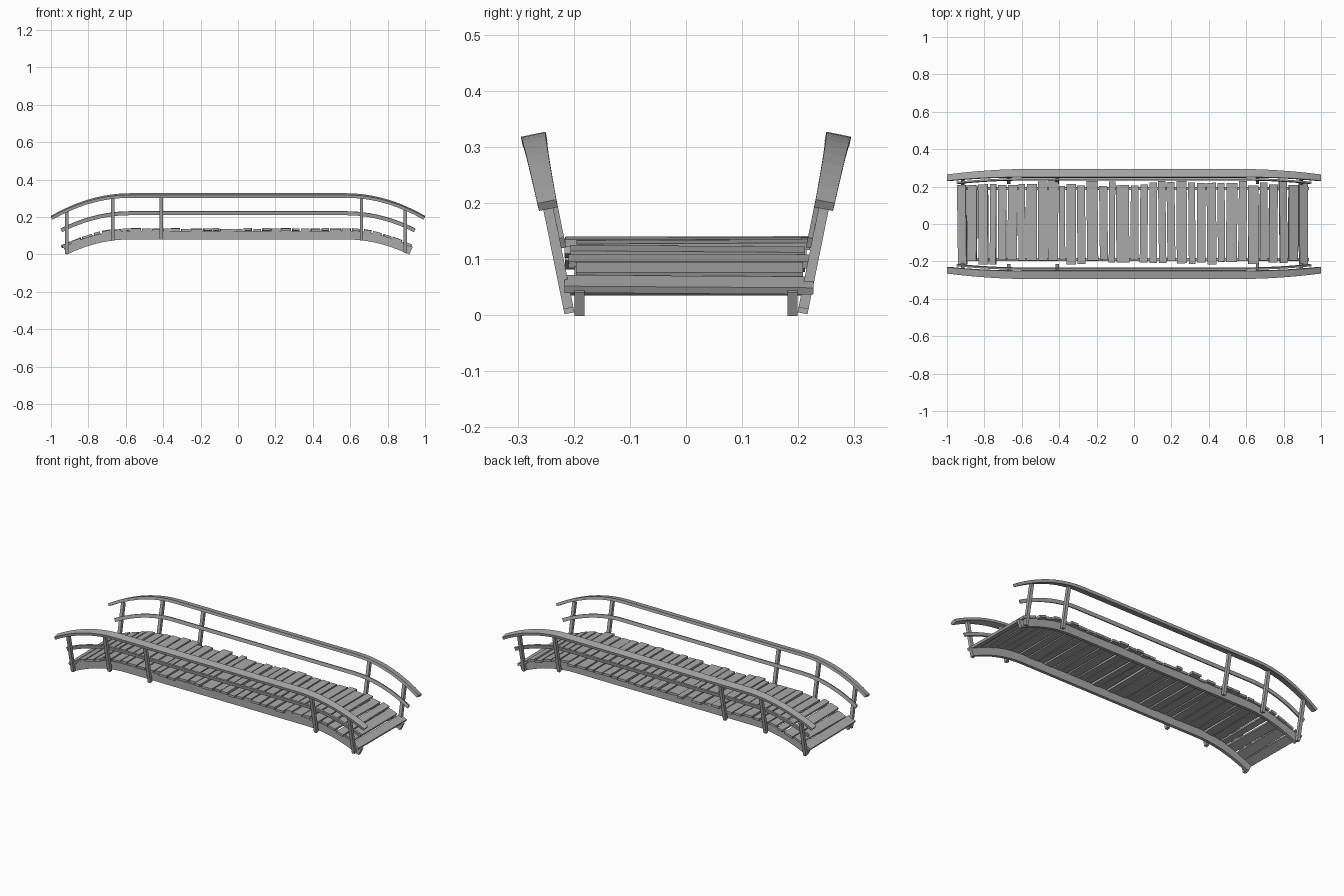
import bpy, bmesh, math, random
from mathutils import Matrix

cube = bpy.data.objects.get("Cube")
if cube:
    bpy.data.objects.remove(cube, do_unlink=True)
random.seed(11)

wood = bpy.data.materials.new("weathered_grey_wood")
wood.use_nodes = True
GREY = (0.4, 0.4, 0.4, 1)
wood.diffuse_color = GREY
wood.node_tree.nodes["Principled BSDF"].inputs["Base Color"].default_value = GREY

LEAN = 0.2        # outward lean of the railings, radians
FLAT = 0.58       # half length of the level middle span
BEND = 0.7        # how quickly the ends curve down


def drop(x):
    return BEND * max(abs(x) - FLAT, 0) ** 2


def pitch(x):
    """Downhill angle of the curve at x."""
    return math.atan(math.copysign(2 * BEND * max(abs(x) - FLAT, 0), x))


def finish(name, bm):
    bmesh.ops.recalc_face_normals(bm, faces=bm.faces)
    mesh = bpy.data.meshes.new(name)
    bm.to_mesh(mesh)
    bm.free()
    mesh.materials.append(wood)
    obj = bpy.data.objects.new(name, mesh)
    bpy.context.collection.objects.link(obj)
    return obj


def place(side, base_y, lean, x, across, h):
    """Local rail coordinates to world: lean outward about the base line."""
    y = base_y + across * math.cos(lean) + h * math.sin(lean)
    return (x, side * y, h * math.cos(lean) - across * math.sin(lean))


def curved_beam(name, side, base_y, lean, height, across, width, thick, end, taper=1):
    """Rectangular section swept along the arched curve."""
    bm = bmesh.new()
    n = 9
    half = [FLAT + (end - FLAT) * i / n for i in range(n + 1)]
    rings = []
    for x in [-v for v in reversed(half)] + [0] + half:
        a = pitch(x)
        t = max(abs(x) - FLAT, 0) / (end - FLAT)
        w = width * (1 + (taper - 1) * t) / 2
        ring = []
        for sw, sh in ((-1, -1), (1, -1), (1, 1), (-1, 1)):
            off = sh * thick / 2
            ring.append(bm.verts.new(place(side, base_y, lean, x + off * math.sin(a),
                                           across + sw * w,
                                           height - drop(x) + off * math.cos(a))))
        rings.append(ring)
    for r, s in zip(rings, rings[1:]):
        for i in range(4):
            j = (i + 1) % 4
            bm.faces.new((r[i], r[j], s[j], s[i]))
    bm.faces.new(rings[0])
    bm.faces.new(rings[-1])
    return finish(name, bm)


def post(name, side, x):
    """Leaning square post from the beam underside to the handrail."""
    bm = bmesh.new()
    bmesh.ops.create_cube(bm, size=1)
    low, high = 0.082 - drop(x), 0.31 - drop(x)
    for v in bm.verts:
        h = high if v.co.z > 0 else low
        v.co = place(side, 0.207, LEAN, x + v.co.x * 0.018, v.co.y * 0.018, h)
    return finish(name, bm)


for label, side in (("left_facing_back", 1), ("right_facing_front", -1)):
    tag = "back" if side > 0 else "front"
    curved_beam(tag + "_side_beam", side, 0.19, 0, 0.103, 0, 0.018, 0.046, 0.925)
    curved_beam(tag + "_handrail", side, 0.207, LEAN, 0.321, 0, 0.045, 0.016, 0.996, 0.76)
    curved_beam(tag + "_middle_rail", side, 0.207, LEAN, 0.222, -0.013, 0.009, 0.02, 0.945)
    for i, x in enumerate((-0.915, -0.67, -0.41, 0.66, 0.895)):
        post(f"{tag}_post_{i + 1}", side, x)

# Uneven deck planks following the arch
START, END, COUNT = -0.945, 0.93, 35
cuts = [START + (END - START) * i / COUNT for i in range(COUNT + 1)]
for i in range(1, COUNT):
    cuts[i] += random.uniform(-0.011, 0.011)
for i, (a, b) in enumerate(zip(cuts, cuts[1:])):
    x = (a + b) / 2
    gap = random.uniform(0.004, 0.012)
    back, front = random.uniform(0.2, 0.232), random.uniform(0.19, 0.217)
    bm = bmesh.new()
    bmesh.ops.create_cube(bm, size=1)
    bmesh.ops.scale(bm, vec=((b - a - gap) / math.cos(pitch(x)), back + front, 0.013),
                    verts=bm.verts)
    spin = (Matrix.Rotation(pitch(x), 4, "Y")
            @ Matrix.Rotation(random.uniform(-0.012, 0.012), 4, "Z")
            @ Matrix.Rotation(random.uniform(-0.008, 0.008), 4, "X"))
    lift = random.uniform(-0.001, 0.005)
    shift = Matrix.Translation((x, (back - front) / 2, 0.129 + lift - drop(x)))
    bmesh.ops.transform(bm, matrix=shift @ spin, verts=bm.verts)
    finish(f"deck_plank_{i + 1}", bm)
